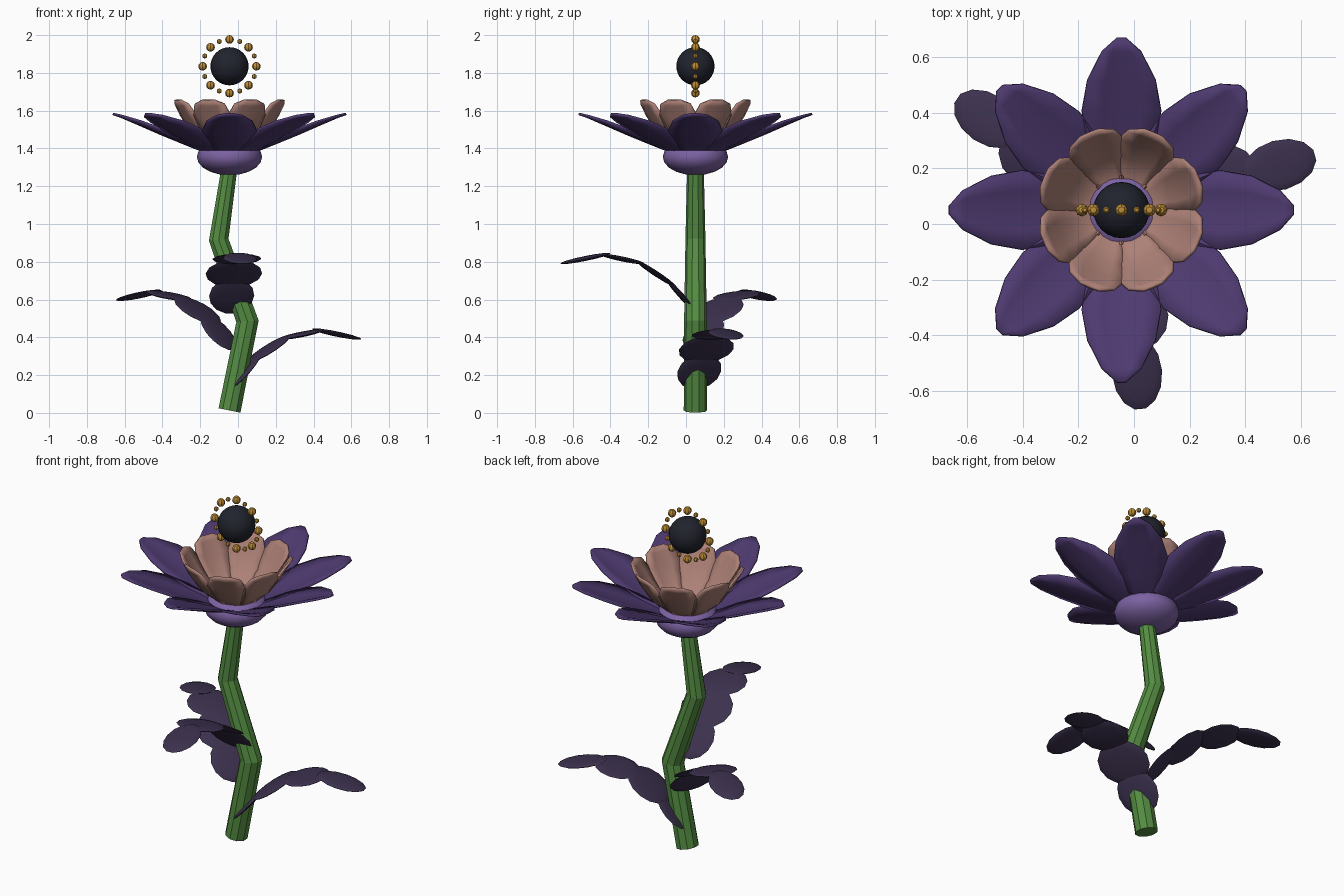
import bpy, bmesh, math
from mathutils import Vector, Matrix

if "Cube" in bpy.data.objects:
    bpy.data.objects.remove(bpy.data.objects["Cube"], do_unlink=True)

CX, CY = -0.045, 0.05          # flower axis


def material(name, rgb):
    """Flat material from 0-255 display values, stored as linear."""
    col = [((c / 255 + 0.055) / 1.055) ** 2.4 for c in rgb] + [1]
    m = bpy.data.materials.new(name)
    m.use_nodes = True
    m.diffuse_color = col
    m.node_tree.nodes["Principled BSDF"].inputs["Base Color"].default_value = col
    return m


PETAL = material("deep purple", (78, 58, 112))
CALYX = material("light purple", (124, 98, 162))
INNER = material("dusty pink", (172, 128, 118))
LEAF = material("dark plum", (60, 49, 78))
STEM = material("stem green", (84, 140, 66))
PEARL = material("near black", (33, 35, 45))
GOLD = material("gold", (190, 142, 56))


def finish(name, bm, mat, angle=None):
    bmesh.ops.recalc_face_normals(bm, faces=bm.faces)
    me = bpy.data.meshes.new(name)
    bm.to_mesh(me)
    bm.free()
    me.materials.append(mat)
    ob = bpy.data.objects.new(name, me)
    bpy.context.collection.objects.link(ob)
    if angle:
        bpy.ops.object.select_all(action='DESELECT')
        bpy.context.view_layer.objects.active = ob
        ob.select_set(True)
        bpy.ops.object.shade_smooth_by_angle(angle=math.radians(angle))
    return ob


def ellipsoid(bm, matrix, u=16, v=10):
    bmesh.ops.create_uvsphere(bm, u_segments=u, v_segments=v, radius=1, matrix=matrix)


def ball(name, centre, scale, mat, u=16, v=10, angle=60):
    bm = bmesh.new()
    ellipsoid(bm, Matrix.LocRotScale(Vector(centre), None, Vector(scale)), u, v)
    return finish(name, bm, mat, angle)


# Stem: ten-sided tube with mitred joints, lying in the xz plane
path = [Vector(p) for p in ((CX, CY, 0.013), (0.05, CY, 0.485),
                            (-0.102, CY, 0.917), (CX, CY, 1.3))]
radii = (0.062, 0.06, 0.053, 0.044)
bm = bmesh.new()
rings = []
for i, (p, r) in enumerate(zip(path, radii)):
    before = (p - path[i - 1]).normalized() if i else (path[1] - p).normalized()
    after = (path[i + 1] - p).normalized() if i < len(path) - 1 else before
    normal = (before + after).normalized()
    side = Vector((0, 1, 0)).cross(normal) / normal.dot(before)
    turns = [2 * math.pi * (k + 0.5) / 10 for k in range(10)]
    rings.append([bm.verts.new(p + r * (side * math.cos(a) + Vector((0, math.sin(a), 0))))
                  for a in turns])
for lo, hi in zip(rings, rings[1:]):
    for k in range(10):
        bm.faces.new((lo[k], lo[k - 1], hi[k - 1], hi[k]))
bm.faces.new(rings[0])
bm.faces.new(rings[-1])
finish("stem", bm, STEM)


# Leaves: chains of four flattened ovals arching outwards
# each oval: start (reach, height), end (reach, height), half width
OVALS = (((-0.01, 0.0), (0.16, 0.19), 0.12),
         ((0.10, 0.14), (0.32, 0.285), 0.15),
         ((0.27, 0.265), (0.51, 0.315), 0.13),
         ((0.45, 0.32), (0.72, 0.265), 0.09))


def leaf(name, heading, height):
    bm = bmesh.new()
    base = Matrix.Translation((-0.04, CY, height)) @ Matrix.Rotation(math.radians(heading), 4, 'Z')
    for (s0, z0), (s1, z1), width in OVALS:
        tilt = math.atan2(z1 - z0, s1 - s0)
        length = math.hypot(s1 - s0, z1 - z0)
        ellipsoid(bm, base @ Matrix.Translation(((s0 + s1) / 2, 0, (z0 + z1) / 2))
                  @ Matrix.Rotation(-tilt, 4, 'Y')
                  @ Matrix.Diagonal((length / 2, width, 0.013, 1)), 14, 8)
    finish(name, bm, LEAF, 60)


leaf("left_leaf", 16, 0.125)
leaf("right_leaf", 146, 0.33)
leaf("front_leaf", -85, 0.525)

# Calyx: rounded cup under the petals
ball("calyx", (CX, CY, 1.355), (0.173, 0.173, 0.097), CALYX, 20, 10)


# Petals: cupped blades with a little thickness
# each row: reach, height, half width
OUTER_ROWS = ((0.06, 1.365, 0.04), (0.15, 1.39, 0.085), (0.25, 1.43, 0.125),
              (0.36, 1.475, 0.142), (0.47, 1.523, 0.122), (0.57, 1.566, 0.07),
              (0.618, 1.583, 0.015))
INNER_ROWS = ((0.03, 1.41, 0.025), (0.12, 1.42, 0.055), (0.19, 1.48, 0.085),
              (0.245, 1.56, 0.105), (0.28, 1.625, 0.085), (0.298, 1.655, 0.035))


def petal(name, rows, heading, cup, lean, mat):
    bm = bmesh.new()
    grid = []
    for reach, z, w in rows:
        row = []
        for t in (-1, -0.5, 0, 0.5, 1):
            lift = cup * (t * w) ** 2
            row.append(bm.verts.new((reach - lift * lean, t * w, z + lift)))
        grid.append(row)
    for a, b in zip(grid, grid[1:]):
        for k in range(4):
            bm.faces.new((a[k], b[k], b[k + 1], a[k + 1]))
    ob = finish(name, bm, mat, 50)
    ob.matrix_world = (Matrix.Translation((CX, CY, 0))
                       @ Matrix.Rotation(math.radians(heading), 4, 'Z'))
    solid = ob.modifiers.new("thickness", 'SOLIDIFY')
    solid.thickness = 0.012
    solid.offset = 0


for i in range(8):
    petal(f"outer_petal_{i + 1}", OUTER_ROWS, 45 * i, 1.3, 0.2, PETAL)
    petal(f"inner_petal_{i + 1}", INNER_ROWS, 45 * i + 22.5, 1.5, 0.6, INNER)

# Floating dark orb inside an upright ring of beads
ORB = Vector((CX, CY, 1.835))
ball("orb", ORB, (0.101,) * 3, PEARL, 24, 16)
for i in range(16):
    a = math.pi * i / 8
    size = 0.013 if i % 2 else 0.023
    spot = ORB + 0.142 * Vector((math.sin(a), 0, math.cos(a)))
    ball(f"bead_{i + 1}", spot, (size,) * 3, GOLD, 8, 6, 30)
